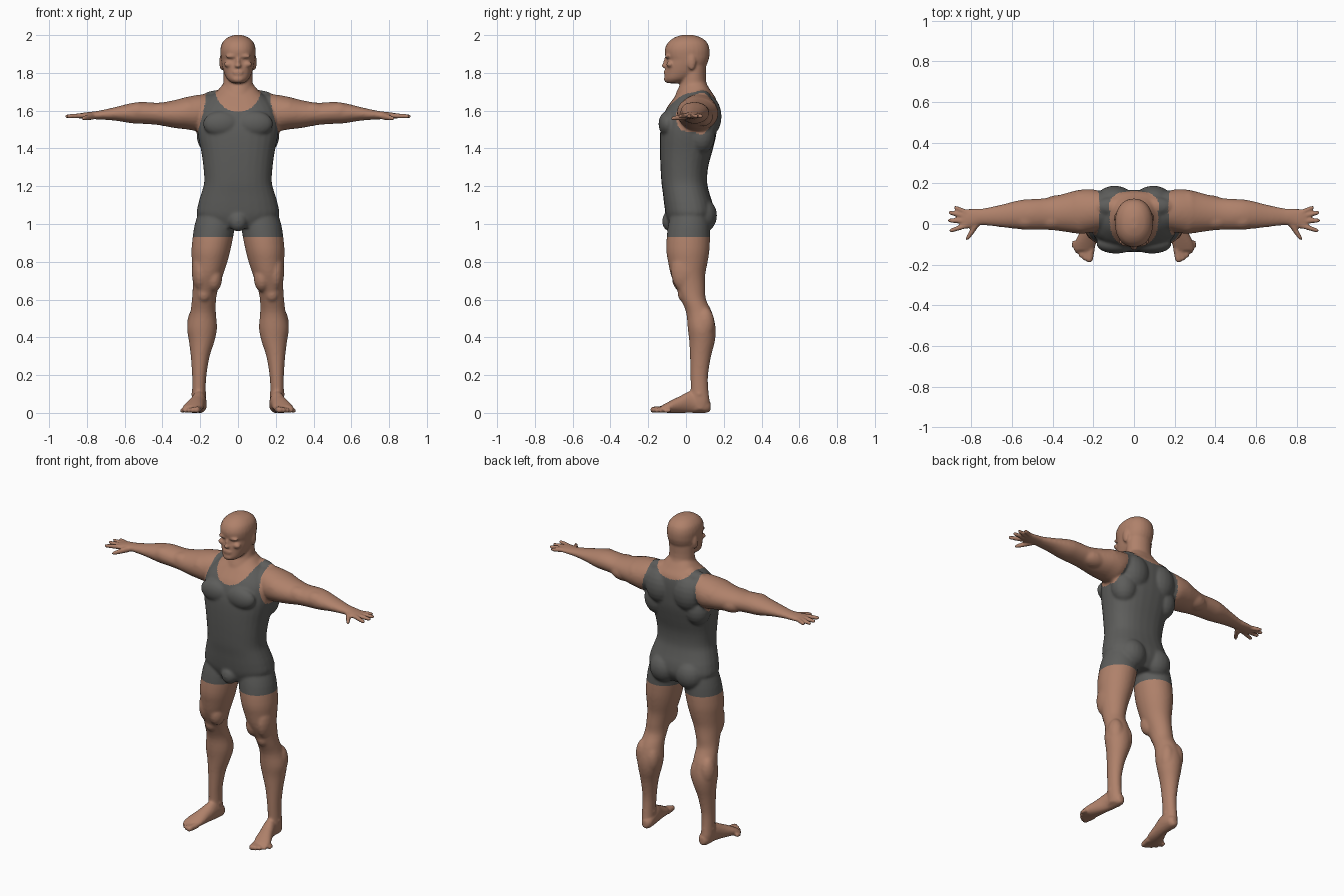
import bpy, bmesh
from math import cos, sin, pi, tau, copysign
from mathutils import Vector

cube = bpy.data.objects.get("Cube")
if cube:
    bpy.data.objects.remove(cube)


def material(name, rgb):
    m = bpy.data.materials.new(name)
    m.use_nodes = True
    m.diffuse_color = (*rgb, 1)
    bsdf = next(n for n in m.node_tree.nodes if n.type == 'BSDF_PRINCIPLED')
    bsdf.inputs["Base Color"].default_value = (*rgb, 1)
    bsdf.inputs["Roughness"].default_value = 0.7
    return m


skin = material("skin tan", (0.43, 0.22, 0.145))
cloth = material("singlet grey", (0.11, 0.11, 0.105))
bm = bmesh.new()
AXES = {'x': (Vector((0, 1, 0)), Vector((0, 0, 1))),
        'y': (Vector((1, 0, 0)), Vector((0, 0, 1))),
        'z': (Vector((1, 0, 0)), Vector((0, 1, 0)))}


def spline(rows, steps):
    """Smoothly interpolate the rows of numbers."""
    out = []
    for i in range(len(rows) - 1):
        p0, p1 = rows[max(i - 1, 0)], rows[i]
        p2, p3 = rows[i + 1], rows[min(i + 2, len(rows) - 1)]
        for k in range(steps):
            t = k / steps
            out.append([b + t / 2 * (c - a + t * (2 * a - 5 * b + 4 * c - d + t * (3 * (b - c) + d - a)))
                        for a, b, c, d in zip(p0, p1, p2, p3)])
    return out + [list(rows[-1])]


def loft(rows, axis, side=1, power=2.0, n=28, steps=3):
    """Closed tube through rings (x, y, z, radius, radius)."""
    u, v = AXES[axis]
    rings = []
    for x, y, z, a, b in spline(rows, steps):
        ring = []
        for i in range(n):
            c, s = cos(tau * i / n), sin(tau * i / n)
            c, s = (copysign(abs(w) ** (2 / power), w) for w in (c, s))
            p = Vector((x, y, z)) + u * a * c + v * b * s
            p.x *= side
            ring.append(bm.verts.new(p))
        rings.append(ring)
    for r, q in zip(rings, rings[1:]):
        for i in range(n):
            j = (i + 1) % n
            bm.faces.new((r[i], r[j], q[j], q[i]))
    bm.faces.new(rings[0])
    bm.faces.new(rings[-1])


def stack(rows, power):
    """Centred upright tube from rows (z, half width, front y, back y)."""
    loft([(0, (f + b) / 2, z, w, (b - f) / 2) for z, w, f, b in rows], 'z', 1, power)


def blob(center, radii, side=1):
    """Ellipsoid for a muscle or a facial feature."""
    x, y, z = center
    a, b, c = radii
    angles = [pi * (k / 10 - .5) * .98 for k in range(11)]
    loft([(x, y, z + c * sin(t), a * cos(t), b * cos(t)) for t in angles], 'z', side, n=18, steps=1)


def digit(start, end, r0, r1, axis, side):
    """Tapering finger or toe with a rounded tip."""
    p, q = Vector(start), Vector(end)
    loft([(*p.lerp(q, t), r, r) for t, r in ((0, r0), (.5, (r0 + r1) / 2), (.88, r1), (1, r1 * .5))],
         axis, side, n=12)


def evaluated(mesh_object):
    graph = bpy.context.evaluated_depsgraph_get()
    return bpy.data.meshes.new_from_object(mesh_object.evaluated_get(graph))


def add_object(name, mesh):
    o = bpy.data.objects.new(name, mesh)
    bpy.context.scene.collection.objects.link(o)
    return o


# Trunk, neck and head
stack([(0.98, .13, -.085, .11), (1.04, .213, -.105, .145), (1.10, .212, -.115, .143),
       (1.16, .195, -.122, .125), (1.22, .179, -.13, .112), (1.30, .183, -.135, .117),
       (1.38, .194, -.138, .138), (1.46, .21, -.138, .158), (1.52, .215, -.132, .165),
       (1.60, .205, -.11, .168), (1.66, .165, -.07, .16), (1.70, .115, -.04, .135),
       (1.74, .08, -.01, .11)], 2.4)
stack([(1.64, .10, -.07, .14), (1.70, .084, -.05, .125), (1.76, .077, -.025, .106),
       (1.84, .076, -.02, .107)], 2)
stack([(1.745, .03, -.10, -.04), (1.765, .056, -.113, .02), (1.80, .074, -.111, .075),
       (1.84, .085, -.108, .108), (1.87, .09, -.102, .12), (1.89, .092, -.11, .124),
       (1.925, .093, -.112, .124), (1.96, .083, -.096, .112), (1.987, .056, -.062, .08),
       (2.001, .018, -.02, .035)], 2.2)
# Nose, lips, chin and groin
blob((0, -.106, 1.855), (.011, .014, .03))
blob((0, -.112, 1.838), (.017, .017, .012))
blob((0, -.108, 1.805), (.028, .011, .007))
blob((0, -.107, 1.793), (.024, .010, .006))
blob((0, -.098, 1.766), (.032, .02, .02))
blob((0, -.083, 1.015), (.05, .044, .055))

for s in (1, -1):
    # Brow, cheek and ear
    blob((.035, -.096, 1.887), (.032, .017, .009), s)
    blob((.05, -.085, 1.845), (.025, .02, .016), s)
    blob((.088, .03, 1.857), (.011, .022, .042), s)
    # Chest, shoulder blade, side back, neck slope and buttock
    blob((.088, -.098, 1.53), (.098, .048, .068), s)
    blob((.095, .115, 1.57), (.095, .074, .11), s)
    blob((.14, .08, 1.47), (.08, .075, .10), s)
    blob((.09, .085, 1.665), (.11, .05, .045), s)
    blob((.09, .09, 1.045), (.088, .075, .09), s)
    # Arm with its main muscles
    loft([(.12, .07, 1.62, .08, .07), (.20, .065, 1.59, .105, .095), (.27, .06, 1.587, .108, .086),
          (.34, .056, 1.582, .094, .073), (.42, .05, 1.583, .079, .059), (.50, .047, 1.588, .076, .058),
          (.56, .046, 1.587, .072, .054), (.65, .04, 1.583, .056, .036), (.73, .036, 1.577, .043, .024),
          (.77, .034, 1.575, .042, .02), (.82, .025, 1.573, .049, .016),
          (.845, .024, 1.572, .04, .012)], 'x', s)
    blob((.26, .06, 1.6), (.085, .108, .073), s)
    blob((.40, .02, 1.592), (.08, .05, .048), s)
    blob((.37, .085, 1.568), (.09, .058, .052), s)
    blob((.53, .02, 1.592), (.07, .05, .05), s)
    # Fingers and thumb
    for y0, x1, y1 in ((.058, .885, .083), (.038, .912, .057), (.014, .916, .018), (-.008, .909, -.035)):
        digit((.825, y0, 1.573), (x1, y1, 1.57), .014, .0105, 'x', s)
    digit((.77, .005, 1.57), (.822, -.078, 1.558), .019, .0115, 'y', s)
    # Leg with its main muscles
    loft([(.11, .02, 1.06, .10, .10), (.125, .015, .98, .108, .112), (.142, .01, .87, .104, .115),
          (.15, .01, .80, .094, .105), (.16, .011, .73, .081, .091), (.172, .025, .66, .068, .077),
          (.18, .04, .60, .064, .066), (.185, .07, .53, .068, .069), (.19, .083, .45, .079, .074),
          (.192, .085, .38, .068, .068), (.20, .077, .30, .05, .056), (.205, .07, .20, .038, .047),
          (.207, .072, .12, .036, .047), (.207, .075, .06, .036, .05),
          (.207, .075, .015, .03, .045)], 'z', s)
    blob((.128, -.02, .715), (.045, .055, .075), s)
    blob((.2, -.005, .75), (.045, .075, .11), s)
    blob((.18, -.008, .63), (.038, .036, .045), s)
    blob((.158, .1, .45), (.045, .052, .09), s)
    blob((.222, .1, .47), (.047, .052, .09), s)
    # Foot, ankle bones and toes
    loft([(.2, .13, .033, .015, .022), (.2, .105, .039, .034, .039), (.205, .03, .058, .037, .058),
          (.22, -.03, .045, .043, .045), (.237, -.09, .03, .053, .03),
          (.247, -.13, .02, .048, .018)], 'y', s)
    blob((.207, .07, .1), (.042, .025, .022), s)
    for i in range(5):
        r = .018 - .0016 * i
        digit((.208 + .021 * i, -.11 + .007 * i, r + .002),
              (.22 + .0195 * i, -.188 + .0045 * i * (1 + i * .75), r * .9), r, r * .9, 'y', s)

# Fuse the parts into one skin
bmesh.ops.recalc_face_normals(bm, faces=bm.faces)
parts = bpy.data.meshes.new("parts")
bm.to_mesh(parts)
bm.free()
source = add_object("body_parts", parts)
remesh = source.modifiers.new("fuse", 'REMESH')
remesh.mode = 'VOXEL'
remesh.voxel_size = 0.007
fused = evaluated(source)
bpy.data.objects.remove(source)

# Soften: strongly on trunk and limbs, lightly on head, hands and feet
zones = {"trunk": [], "head": [], "ends": []}
for v in fused.vertices:
    x, y, z = v.co
    zone = "ends" if abs(x) > .75 or z < .08 else "head" if z > 1.765 else "trunk"
    zones[zone].append(v.index)
source = add_object("body_fused", fused)
for zone, count in (("trunk", 10), ("head", 3), ("ends", 2)):
    source.vertex_groups.new(name=zone).add(zones[zone], 1, 'REPLACE')
    smooth = source.modifiers.new(zone, 'SMOOTH')
    smooth.vertex_group = zone
    smooth.factor = 0.5
    smooth.iterations = count
soft = evaluated(source)
bpy.data.objects.remove(source)
bm = bmesh.new()
bm.from_mesh(soft)
for mesh in (parts, fused, soft):
    bpy.data.meshes.remove(mesh)

# Clean cut for the leg hems
HEM = 0.932
band = [f for f in bm.faces if abs(f.calc_center_median().z - HEM) < .03]
near = {e for f in band for e in (*f.verts, *f.edges)}
bmesh.ops.bisect_plane(bm, geom=band + list(near), plane_co=(0, 0, HEM), plane_no=(0, 0, 1))


def covered(p):
    """True where the singlet covers the body."""
    x, z = abs(p.x), p.z
    if z < HEM or z > 1.76 or x > .26:
        return False
    depth = .115 if p.y < .04 else .06
    if x < .12 and (z > 1.71 or (x / .12) ** 2 + ((z - 1.71) / depth) ** 2 < 1):
        return False
    armhole = .168 + .048 * (max(0, 1.70 - z) / .22) ** 1.5
    return z < 1.465 or x < armhole


for f in bm.faces:
    f.smooth = True
    f.material_index = int(covered(f.calc_center_median()))

# Split into bare body and singlet
for index, (name, mat) in enumerate((("body", skin), ("singlet", cloth))):
    piece = bm.copy()
    bmesh.ops.delete(piece, geom=[f for f in piece.faces if f.material_index != index], context='FACES')
    for f in piece.faces:
        f.material_index = 0
    mesh = bpy.data.meshes.new(name)
    piece.to_mesh(mesh)
    piece.free()
    mesh.materials.append(mat)
    add_object(name, mesh)
bm.free()
